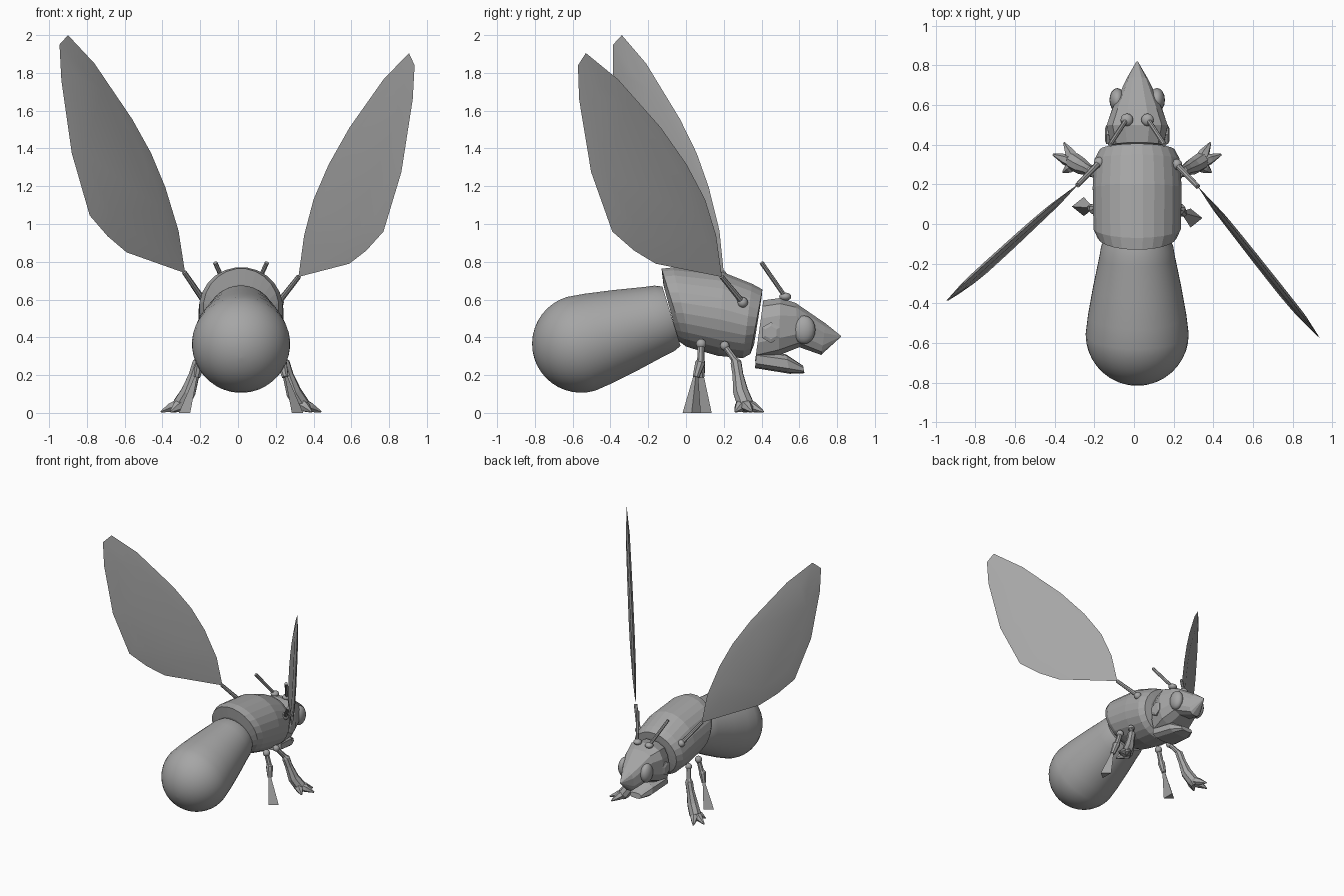
import bpy, bmesh, math
from mathutils import Vector

if "Cube" in bpy.data.objects:
    bpy.data.objects.remove(bpy.data.objects["Cube"])

CX = 0.016  # body centre line
grey = bpy.data.materials.new("body_grey")
grey.diffuse_color = (0.38, 0.38, 0.38, 1)
grey.use_nodes = True
grey.node_tree.nodes["Principled BSDF"].inputs["Base Color"].default_value = grey.diffuse_color


def finish(bm, name, smooth=None):
    bmesh.ops.recalc_face_normals(bm, faces=bm.faces)
    me = bpy.data.meshes.new(name)
    bm.to_mesh(me)
    bm.free()
    me.materials.append(grey)
    ob = bpy.data.objects.new(name, me)
    bpy.context.collection.objects.link(ob)
    if smooth:
        bpy.ops.object.select_all(action='DESELECT')
        ob.select_set(True)
        bpy.context.view_layer.objects.active = ob
        bpy.ops.object.shade_smooth_by_angle(angle=math.radians(smooth))
    return ob


def skin(bm, rings):
    """Bridge vertex rings and cap both ends."""
    rs = [[bm.verts.new(p) for p in r] for r in rings]
    n = len(rs[0])
    for a, b in zip(rs, rs[1:]):
        for i in range(n):
            j = (i + 1) % n
            bm.faces.new((a[i], a[j], b[j], b[i]))
    bm.faces.new(rs[0])
    bm.faces.new(rs[-1])


def loft(name, rings, n, power=1.0, smooth=None):
    """Rings given as top y, top z, bottom y, bottom z, half width."""
    out = []
    for ty, tz, by, bz, hw in rings:
        ring = []
        for i in range(n):
            a = 2 * math.pi * (i + 0.5) / n
            c, s = (math.copysign(abs(v) ** power, v) for v in (math.cos(a), math.sin(a)))
            ring.append((CX + hw * c, (ty + by) / 2 + s * (ty - by) / 2,
                         (tz + bz) / 2 + s * (tz - bz) / 2))
        out.append(ring)
    bm = bmesh.new()
    skin(bm, out)
    return finish(bm, name, smooth)


def tube(name, pts, n=8, smooth=None):
    """Limb through (x, y, z, radius) points."""
    P = [Vector(p[:3]) for p in pts]
    out = []
    for k, p in enumerate(P):
        d = (P[min(k + 1, len(P) - 1)] - P[max(k - 1, 0)]).normalized()
        u = d.cross(Vector((1, 0.3, 0))).normalized()
        v = d.cross(u)
        out.append([p + pts[k][3] * (u * math.cos(t) + v * math.sin(t))
                    for t in (2 * math.pi * i / n for i in range(n))])
    bm = bmesh.new()
    skin(bm, out)
    return finish(bm, name, smooth)


def ball(name, loc, size, seg=12):
    bm = bmesh.new()
    bmesh.ops.create_uvsphere(bm, u_segments=seg, v_segments=seg // 2 + 2, radius=1)
    for v in bm.verts:
        v.co = Vector(loc) + Vector([a * b for a, b in zip(v.co, size)])
    return finish(bm, name, 40)


# Abdomen: revolved along a tilted axis, round at the rear
axis, up = Vector((0.956, 0.292)), Vector((-0.292, 0.956))
prof = [(-0.26 * math.cos(a), 0.26 * math.sin(a)) for a in
        (math.pi / 2 * k / 10 for k in range(1, 11))]
prof[0:0] = [(-0.2599, 0.003)]
prof += [(0.1, 0.248), (0.25, 0.222), (0.41, 0.19), (0.46, 0.182), (0.5, 0.165)]
rings = []
for t, r in prof:
    c = Vector((-0.555, 0.366)) + axis * t
    rings.append((*(c + up * r), *(c - up * r), r))
loft("abdomen", rings, 40, smooth=50)

# Thorax: faceted barrel
loft("thorax", [(-0.12, 0.68, -0.04, 0.38, 0.15), (-0.13, 0.765, 0.0, 0.35, 0.2),
                (-0.07, 0.772, 0.03, 0.34, 0.222), (0.2, 0.745, 0.17, 0.3, 0.226),
                (0.35, 0.685, 0.3, 0.288, 0.216), (0.405, 0.655, 0.34, 0.31, 0.19),
                (0.4, 0.61, 0.36, 0.36, 0.14)], 24)

# Head with beak, and lower jaw
loft("head", [(0.41, 0.6, 0.365, 0.27, 0.135), (0.5, 0.612, 0.49, 0.3, 0.158),
              (0.58, 0.585, 0.6, 0.345, 0.125), (0.74, 0.475, 0.715, 0.305, 0.055),
              (0.82, 0.408, 0.82, 0.402, 0.003)], 12, power=0.7)
loft("jaw", [(0.375, 0.33, 0.365, 0.237, 0.115), (0.53, 0.31, 0.55, 0.207, 0.095),
             (0.62, 0.25, 0.627, 0.21, 0.05)], 10, power=0.65)

for s, side in ((-1, "left"), (1, "right")):
    # Eyes, hexagonal ear plates and antennae
    ball(side + "_eye", (CX + s * 0.1, 0.625, 0.44), (0.04, 0.06, 0.075), 16)
    tube(side + "_ear", [(CX + s * 0.11, 0.45, 0.425, 0.055),
                         (CX + s * 0.155, 0.45, 0.425, 0.055),
                         (CX + s * 0.163, 0.45, 0.425, 0.035)], 6)
    ball(side + "_antenna_base", (CX + s * 0.052, 0.525, 0.615), (0.032, 0.032, 0.022))
    tube(side + "_antenna", [(CX + s * 0.055, 0.525, 0.615, 0.012),
                             (CX + s * 0.137, 0.4, 0.795, 0.012)], 8)

    # Front leg with a clawed foot
    X = lambda x: CX + s * (x - CX)
    ball(side + "_front_hip", (X(0.2), 0.205, 0.355), (0.025, 0.025, 0.025))
    tube(side + "_front_leg", [(X(0.2), 0.205, 0.355, 0.016), (X(0.235), 0.255, 0.285, 0.018),
                               (X(0.245), 0.265, 0.265, 0.03), (X(0.265), 0.275, 0.2, 0.03),
                               (X(0.295), 0.29, 0.11, 0.042), (X(0.335), 0.315, 0.045, 0.045),
                               (X(0.35), 0.32, 0.015, 0.03)], 8)
    for k, (tx, ty) in enumerate(((0.385, 0.41), (0.44, 0.35), (0.39, 0.26))):
        tube(f"{side}_claw_{k + 1}", [(X(0.325), 0.305, 0.05, 0.036),
                                      ((X(0.325) + X(tx)) / 2, (0.305 + ty) / 2, 0.03, 0.028),
                                      (X(tx), ty, 0.006, 0.005)], 6)

    # Rear leg with a flared triangular foot
    fy = 0.088 if s < 0 else 0.03
    ball(side + "_rear_hip", (X(0.2), 0.08, 0.365), (0.027, 0.027, 0.027))
    tube(side + "_rear_leg", [(X(0.2), 0.08, 0.365, 0.018), (X(0.225), 0.078, 0.28, 0.02),
                              (X(0.232), 0.075, 0.265, 0.028),
                              (X(0.25), (fy + 0.075) / 2, 0.19, 0.018)], 8)
    bm = bmesh.new()
    ankle, sole = (X(0.25), (fy + 0.075) / 2), [(0.345, 0.0), (0.285, 0.048), (0.285, -0.048)]
    skin(bm, [[(X(x), fy + y, 0.0) for x, y in sole],
              [(ankle[0] + s * (x - 0.3) * 0.2, ankle[1] + y * 0.25, 0.2) for x, y in sole]])
    finish(bm, side + "_rear_foot")


# Wings: outline in x, z on a slanted plane, thicker inside the rim
def wing(name, outline, y0, b, c):
    x0, z0 = outline[0]
    pos = lambda x, z: Vector((x, y0 + b * (x - x0) + c * (z - z0), z))
    rim = [pos(*p) for p in outline]
    mid = sum(rim, Vector()) / len(rim)
    nrm = Vector((-b, 1, -c)).normalized() * 0.014
    inner = [mid + (p - mid) * 0.72 for p in rim]
    bm = bmesh.new()
    skin(bm, [[p + nrm for p in inner], rim, [p - nrm for p in inner]])
    finish(bm, name, 20)


wing("left_wing", [(-0.28, 0.74), (-0.59, 0.85), (-0.69, 0.935), (-0.785, 1.045),
                   (-0.88, 1.375), (-0.935, 1.76), (-0.945, 1.95), (-0.9, 2.0),
                   (-0.76, 1.85), (-0.56, 1.555), (-0.46, 1.375), (-0.385, 1.195),
                   (-0.315, 0.965)], 0.2, 0.97, 0.049)
wing("right_wing", [(0.32, 0.72), (0.59, 0.79), (0.68, 0.86), (0.77, 0.96),
                    (0.865, 1.275), (0.925, 1.66), (0.935, 1.84), (0.905, 1.905),
                    (0.77, 1.765), (0.59, 1.51), (0.48, 1.315), (0.4, 1.13),
                    (0.35, 0.94)], 0.19, -1.31, 0.039)

# Wing struts and their sockets
for side, a, b in (("left", (-0.175, 0.31, 0.585), (-0.285, 0.195, 0.745)),
                   ("right", (0.215, 0.3, 0.585), (0.322, 0.188, 0.722))):
    tube(side + "_wing_strut", [(*a, 0.016), (*b, 0.013)], 8)
    ball(side + "_wing_socket", a, (0.028, 0.028, 0.028))
